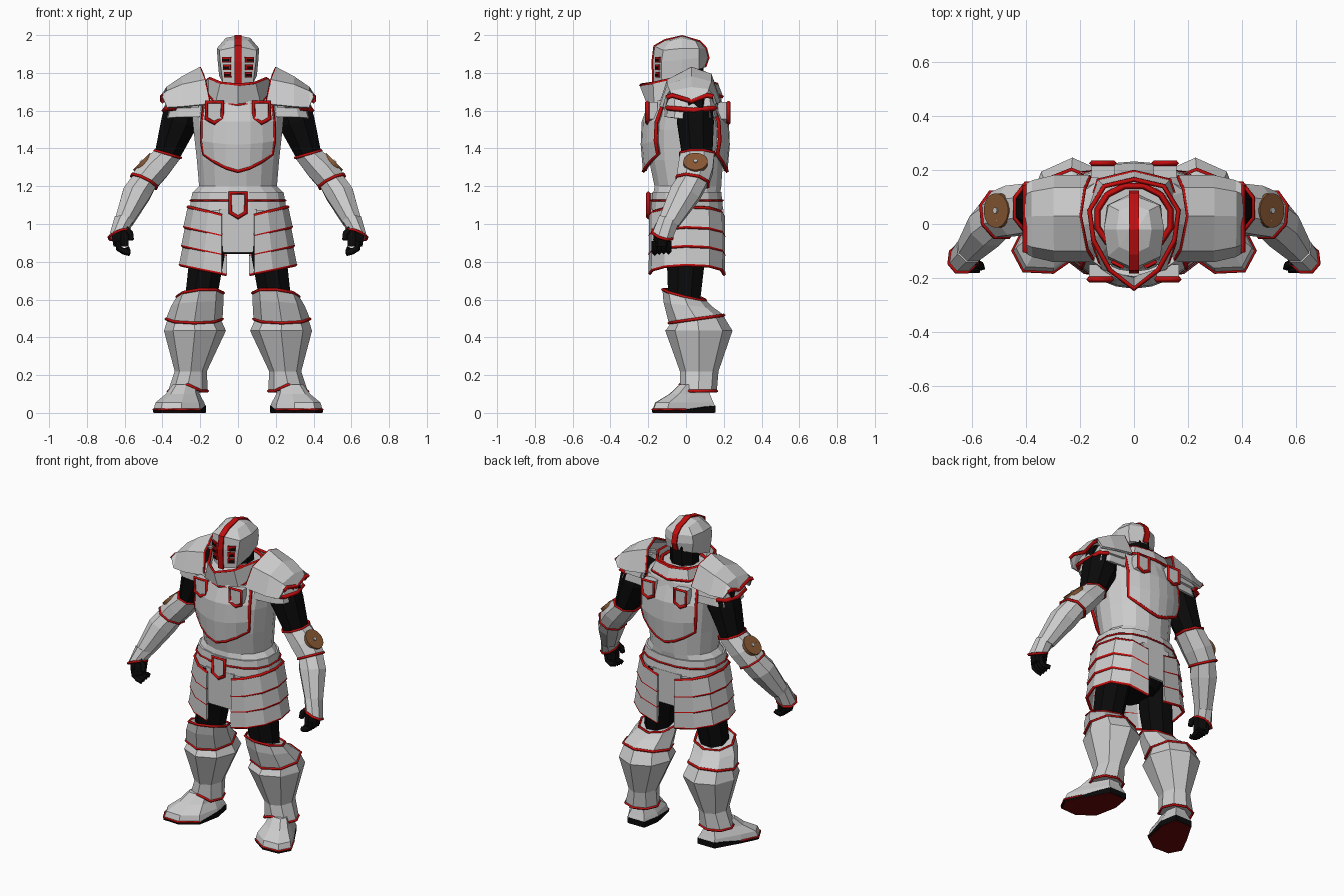
import bpy, bmesh, math
from mathutils import Vector, Matrix

if "Cube" in bpy.data.objects:
    bpy.data.objects.remove(bpy.data.objects["Cube"])

def material(name, r, g, b):
    m = bpy.data.materials.new(name)
    m.diffuse_color = (r, g, b, 1)
    m.use_nodes = True
    m.node_tree.nodes["Principled BSDF"].inputs["Base Color"].default_value = m.diffuse_color
    return m

RED = material("red", .55, .004, .004)
BLACK = material("black", .003, .003, .003)
BROWN = material("brown", .25, .1, .035)
MAROON = material("maroon", .14, .002, .002)

def finish(name, me, mat=None, mirror=False, thick=0):
    ob = bpy.data.objects.new(name, me)
    bpy.context.collection.objects.link(ob)
    if mat:
        me.materials.clear()
        me.materials.append(mat)
    if thick:
        s = ob.modifiers.new("thickness", 'SOLIDIFY')
        s.thickness, s.offset = thick, 0
    if mirror:
        ob.modifiers.new("mirror", 'MIRROR').use_mirror_merge = False
    return ob

def loft(name, rows, mat=None, closed=True, caps=True, mirror=False, thick=0):
    """Skin a list of equally long point rows."""
    bm = bmesh.new()
    vs = [[bm.verts.new(p) for p in r] for r in rows]
    n = len(rows[0])
    for a, b in zip(vs, vs[1:]):
        for i in range(n if closed else n - 1):
            j = (i + 1) % n
            bm.faces.new((a[i], a[j], b[j], b[i]))
    if closed and caps:
        bm.faces.new(vs[0])
        bm.faces.new(vs[-1])
    bmesh.ops.recalc_face_normals(bm, faces=bm.faces)
    me = bpy.data.meshes.new(name)
    bm.to_mesh(me)
    bm.free()
    return finish(name, me, mat, mirror, thick)

def trim(name, pts, closed=True, r=.009, mirror=False, mat=RED):
    """Square-section edging along points."""
    cu = bpy.data.curves.new(name, 'CURVE')
    cu.dimensions, cu.bevel_depth, cu.bevel_resolution = '3D', r, 0
    cu.use_fill_caps = True
    sp = cu.splines.new('POLY')
    sp.points.add(len(pts) - 1)
    for q, p in zip(sp.points, pts):
        q.co = (*p, 1)
    sp.use_cyclic_u = closed
    tmp = bpy.data.objects.new(name + "_path", cu)
    bpy.context.collection.objects.link(tmp)
    dg = bpy.context.evaluated_depsgraph_get()
    me = bpy.data.meshes.new_from_object(tmp.evaluated_get(dg))
    bpy.data.objects.remove(tmp)
    return finish(name, me, mat, mirror)

def oval(c, ru, rv, axis=(0, 0, 1), n=8, p=1.0, ph=.5):
    a = Vector(axis).normalized()
    u = Vector((0, 1, 0)).cross(a).normalized()
    v = a.cross(u)
    out = []
    for i in range(n):
        t = 2 * math.pi * (i + ph) / n
        k, s = math.cos(t), math.sin(t)
        out.append(Vector(c) + u * ru * math.copysign(abs(k) ** p, k) + v * rv * math.copysign(abs(s) ** p, s))
    return out

def sym(half):
    """Close a half outline whose first and last points lie on x = 0."""
    return half + [(-x, y, z) for x, y, z in half[-2:0:-1]]

def box(name, c, size, mat=None, rot=0, mirror=False):
    bm = bmesh.new()
    bmesh.ops.create_cube(bm, size=1, matrix=Matrix.Translation(c) @ Matrix.Rotation(rot, 4, 'Z') @ Matrix.Diagonal((*size, 1)))
    me = bpy.data.meshes.new(name)
    bm.to_mesh(me)
    bm.free()
    return finish(name, me, mat, mirror)

# torso shell and belt
torso = [(1.05, .245, .005, .185), (1.17, .24, .005, .18), (1.2, .21, .01, .18), (1.34, .222, 0, .2),
         (1.5, .24, 0, .205), (1.6, .25, .01, .193), (1.66, .22, .025, .165), (1.73, .15, .03, .12)]
loft("torso", [oval((0, cy, z), rx, ry, n=16, p=.95) for z, rx, cy, ry in torso])
loft("belt", [oval((0, .005, z), rx, ry, n=16, p=.85) for z, rx, ry in ((1.07, .262, .195), (1.17, .245, .185))])
trim("belt_top_edge", oval((0, .005, 1.125), .257, .193, n=16, p=.85), r=.006)
loft("pelvis", [oval((0, .01, z), rx, .14, n=10) for z, rx in ((.84, .1), (.95, .22), (1.08, .22))], BLACK)

# breastplate and backplate with edging
def plate(name, side, depth, curve):
    rows = []
    for z, w, d, dip in ((1.65, .175, depth - .045, 0), (1.54, .19, depth - .005, 0),
                         (1.44, .192, depth, .02), (1.37, .18, depth - .012, .09)):
        rows.append([(w * t, side * (d - curve * t * t), z - dip * (1 - abs(t) ** 1.5)) for t in (-1, -.66, -.33, 0, .33, .66, 1)])
    loft(name, rows, closed=False, thick=.02)
    edge = [r[0] for r in rows[:-1]] + rows[-1] + [r[-1] for r in rows[-2::-1]]
    trim(name + "_edge", [(x, y + side * .006, z) for x, y, z in edge], False, .011)

plate("breastplate", -1, .23, .075)
plate("backplate", 1, .222, .05)

# shield-shaped clasps and buckle
def shield(name, x, y0, y1, z, w, h, mirror=False):
    out = [(-w, h), (w, h), (w, -h * .6), (0, -h), (-w, -h * .6)]
    loft(name, [[(x + a, y, z + b) for a, b in out] for y in (y0, y1)], mirror=mirror)
    trim(name + "_frame", [(x + a, y1, z + b) for a, b in out], r=.011, mirror=mirror)

shield("chest_clasp", .125, -.15, -.205, 1.59, .042, .055, True)
shield("back_clasp", .115, .17, .225, 1.59, .042, .055, True)
shield("belt_buckle", 0, -.16, -.2, 1.1, .042, .065)

# layered skirt
hip = [(.085, -.19), (.17, -.175), (.25, -.11), (.285, 0), (.26, .12), (.18, .185), (.06, .2)]
def hip_row(z, s):
    return [(x * (s if x > .1 else 1), y * (.93 + .07 * s), z - .065 * (1 - x / .285)) for x, y in hip]
for i, (zt, zb, st, sb) in enumerate(((1.09, .985, .91, .99), (1.0, .885, .95, 1.03), (.9, .785, .99, 1.07))):
    rows = [hip_row(zt, st), hip_row(zb, sb)]
    loft(f"skirt_layer_{i}", rows, closed=False, mirror=True, thick=.014)
    trim(f"skirt_edge_{i}", rows[1], False, .01, mirror=True)
trim("belt_low_edge", hip_row(1.09, .93), False, mirror=True)
for nm, y, zb in (("front_panel", -.18, .85), ("back_panel", .19, .87)):
    loft(nm, [[(-.1, y, 1.08), (.1, y, 1.08)], [(-.09, y, .95), (.09, y, .95)], [(-.08, y, zb), (.08, y, zb)]],
         closed=False, thick=.015)

# collar
col_top = sym([(0, -.24, 1.735), (.09, -.17, 1.745), (.15, -.06, 1.77), (.165, .05, 1.76), (.11, .14, 1.745), (0, .165, 1.74)])
col_low = sym([(0, -.2, 1.632), (.115, -.165, 1.64), (.15, -.06, 1.68), (.165, .05, 1.69), (.13, .16, 1.685), (0, .19, 1.675)])
loft("collar", [col_low, col_top], caps=False, thick=.012)
trim("collar_top_edge", col_top)
trim("collar_low_edge", col_low, r=.011)
trim("neck_ring", oval((0, .02, 1.735), .14, .125, n=12), r=.012)
loft("neck", [oval((0, .015, z), .088, .085) for z in (1.68, 1.88)], BLACK)

# helmet, crest and vents
loft("helmet", [
    sym([(0, -.17, 1.735), (.08, -.13, 1.745), (.1, -.02, 1.785), (.092, .07, 1.82), (0, .1, 1.83)]),
    sym([(0, -.175, 1.86), (.095, -.13, 1.86), (.108, -.02, 1.87), (.1, .07, 1.88), (0, .118, 1.88)]),
    sym([(0, -.165, 1.94), (.098, -.12, 1.92), (.112, -.02, 1.93), (.095, .07, 1.93), (0, .105, 1.93)]),
    sym([(0, -.11, 1.972), (.055, -.085, 1.97), (.065, -.02, 1.985), (.055, .05, 1.97), (0, .07, 1.965)]),
    sym([(0, -.03, 1.995), (.015, -.025, 1.994), (.02, -.02, 1.994), (.015, -.015, 1.994), (0, -.01, 1.995)])])
crest = [(-.174, 1.735), (-.179, 1.86), (-.169, 1.942), (-.112, 1.975), (-.02, 1.996), (.072, 1.969), (.108, 1.932), (.121, 1.88), (.103, 1.83)]
loft("helmet_crest", [[(-.018, y, z), (.018, y, z)] for y, z in crest], RED, closed=False, thick=.008)
for i, z in enumerate((1.87, 1.83, 1.79)):
    w = .05 - .006 * i
    box(f"vent_frame_{i}", (.06 - .003 * i, -.148, z), (w, .014, .03), RED, .46, True)
    box(f"vent_slot_{i}", (.062 - .003 * i, -.15, z - .003), (w * .7, .016, .014), BLACK, .46, True)

# pauldrons
ys = (-.135, -.095, .03, .13, .175)
arches = [((.15, .175, .2, .185, .165), 1, (1.635, 1.76, 1.825, 1.79, 1.66)), ([.295] * 5, 1, (1.62, 1.735, 1.775, 1.75, 1.64)),
          ([.375] * 5, .88, (1.615, 1.70, 1.72, 1.71, 1.635)), ([.4] * 5, .8, (1.67, 1.68, 1.65, 1.68, 1.675))]
rows = [[(x, .02 + (y - .02) * s, z) for x, y, z in zip(xs, ys, zs)] for xs, s, zs in arches]
loft("pauldron", rows, closed=False, mirror=True, thick=.014)
trim("pauldron_outer_edge", rows[-1], False, .013, True)
trim("pauldron_inner_edge", rows[0], False, .008, True)
arc = [(.21, -.115), (.33, -.1), (.38, -.06), (.393, .04), (.375, .13), (.325, .155), (.21, .165)]
for i, (zt, zb, s) in enumerate(((1.66, 1.6, 1), (1.64, 1.55, .965))):
    rows = [[(x * k, y * k, z + .015 * abs(y - .03) / .13) for x, y in arc] for z, k in ((zt, s * .93), (zb, s))]
    loft(f"shoulder_lame_{i}", rows, closed=False, mirror=True, thick=.012)
    if i == 0:
        trim("shoulder_lame_edge", rows[1][1:-1], False, .014, True)

# arms
up = (-.27, 0, .96)
loft("upper_arm", [oval((.28, .05, 1.66), .1, .09, up), oval((.31, .05, 1.54), .105, .105, up), oval((.38, .06, 1.35), .07, .085, up)], BLACK, mirror=True)
cuff = oval((.372, .06, 1.37), .078, .098, up)
band = oval((.497, .035, 1.225), .08, .092, (-.45, .2, .9))
guard = oval((.63, -.125, .945), .06, .06, (.35, .3, .85))
loft("elbow_guard", [cuff, oval((.445, .05, 1.29), .085, .1, (-.5, .1, .85)), band], mirror=True)
loft("forearm_guard", [oval((.49, .04, 1.235), .072, .085, (-.45, .2, .9)), oval((.537, -.005, 1.16), .08, .087, (-.3, .35, .9)),
                       oval((.605, -.09, 1.01), .053, .06, (-.2, .4, .9))], mirror=True)
loft("wrist_guard", [oval((.605, -.09, 1.02), .055, .06, (-.2, .4, .9)), guard], mirror=True)
for nm, r in (("cuff", cuff), ("elbow", band), ("wrist", guard)):
    trim(nm + "_edge", r, mirror=True, r=.008)
for nm, r, d, mat in (("elbow_disc", .064, .035, BROWN), ("elbow_stud", .011, .045, None)):
    n = Vector((.7, 0, .7)).normalized()
    c = Vector((.497, .05, 1.317))
    loft(nm, [oval(c, r, r, n, 20), oval(c + n * d * .6, r, r, n, 20)], mat, mirror=True)

# hands
loft("palm", [oval((.615, -.11, 1.0), .04, .04, n=6), oval((.622, -.125, .93), .052, .045, n=6), oval((.62, -.13, .88), .045, .045, n=6)], BLACK, mirror=True)
for i in range(4):
    y = -.165 + .024 * i
    trim(f"finger_{i}", [(.635, y, .91), (.63, y, .87), (.605, y, .855), (.572, y, .847 + .006 * i)], False, .017, True, BLACK)
trim("thumb", [(.6, -.14, .98), (.568, -.155, .95), (.565, -.16, .915)], False, .016, True, BLACK)

# legs and greaves
loft("thigh", [oval((.145, .02, 1.0), .09, .12), oval((.165, 0, .82), .1, .11), oval((.2, -.01, .58), .09, .09)], BLACK, mirror=True)
knee = oval((.2, -.01, .625), .125, .118, (.08, .25, 1), ph=0)
shin = oval((.232, .055, .497), .15, .148, (0, -.14, 1), ph=0)
ankle = [p + Vector((0, 0, .035 if p.y < .03 and abs(p.x - .265) < .04 else 0)) for p in oval((.265, .065, .115), .105, .098, ph=0)]
loft("knee_guard", [knee, oval((.215, .01, .575), .138, .13, (.05, .1, 1), ph=0), shin], mirror=True)
loft("greave", [oval((.232, .06, .497), .14, .138, (0, -.14, 1), ph=0), oval((.228, .068, .435), .164, .178, ph=0),
                oval((.25, .07, .22), .085, .102, ph=0), ankle], mirror=True)
for nm, r in (("knee", knee), ("shin", shin), ("ankle", ankle)):
    trim(nm + "_edge", r, mirror=True, r=.008)

# boots, turned outwards
sole = [(.19, .155), (.31, .155), (.40, 0), (.45, -.1), (.41, -.175), (.3, -.18), (.2, -.11), (.17, .04)]
def sole_row(z, s, cx=.28, cy=.03, heel=0):
    return [(cx + (x - cx) * s, cy + (y - cy) * s, z + (heel if y > .03 else 0)) for x, y in sole]
loft("boot_tread", [sole_row(0, .97), sole_row(.004, .97)], MAROON, mirror=True)
loft("boot_sole", [sole_row(.003, 1), sole_row(.016, 1, heel=.022)], BLACK, mirror=True)
loft("boot_upper", [sole_row(.016, .99, heel=.02), sole_row(.055, .92), sole_row(.1, .64, .262, .075), sole_row(.15, .46, .255, .09)], mirror=True)
trim("boot_edge", sole_row(.018, .995)[2:7], False, .006, True)
